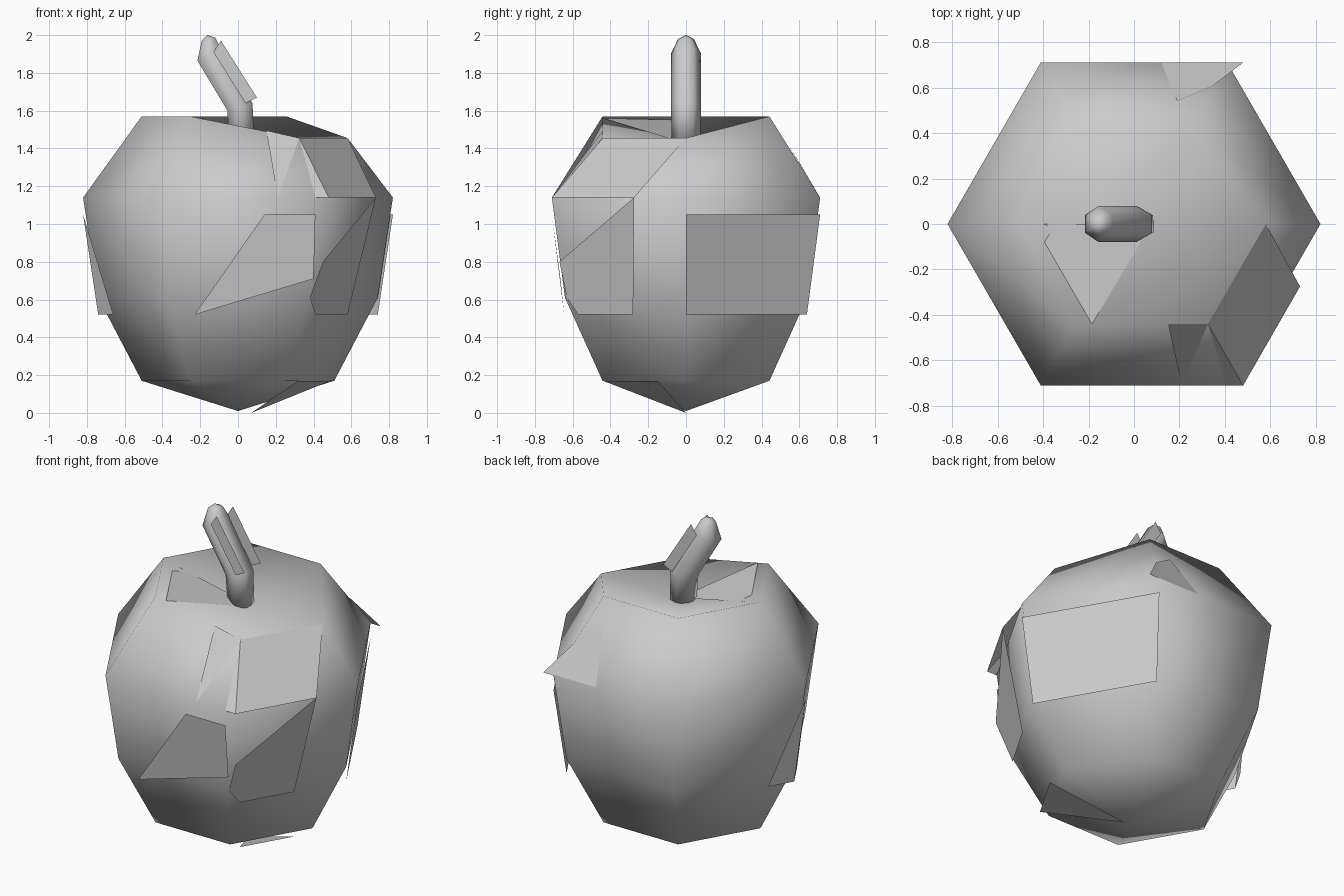
import bpy, bmesh
from math import cos, sin, radians
from mathutils import Vector

if "Cube" in bpy.data.objects:
    bpy.data.objects.remove(bpy.data.objects["Cube"])


def add_mesh(name, verts, faces, smooth=False, fix=True):
    me = bpy.data.meshes.new(name)
    me.from_pydata(verts, [], faces)
    bm = bmesh.new()
    bm.from_mesh(me)
    if fix:
        bmesh.ops.recalc_face_normals(bm, faces=bm.faces)
    bm.to_mesh(me)
    bm.free()
    for p in me.polygons:
        p.use_smooth = smooth
    ob = bpy.data.objects.new(name, me)
    bpy.context.collection.objects.link(ob)
    return ob


def bridge(first, second, n=6):
    return [(first + i, first + (i + 1) % n, second + (i + 1) % n, second + i) for i in range(n)]


# Six-sided fruit body, rings listed from bottom to rim
verts = [(0, 0, 0.01)]
for r, z in [(0.51, 0.17), (0.74, 0.61), (0.82, 1.14), (0.51, 1.57)]:
    verts += [(r * cos(radians(60 * i)), r * sin(radians(60 * i)), z) for i in range(6)]
verts.append((0.03, 0, 1.43))
# Rim sags toward the front right
verts[19] = (0.58, 0, 1.455)
verts[24] = (0.325, -0.44, 1.455)
faces = [(0, 1 + (i + 1) % 6, 1 + i) for i in range(6)]
for k in (1, 7, 13):
    faces += bridge(k, k + 6)
faces += [(19 + i, 19 + (i + 1) % 6, 25) for i in range(6)]
add_mesh("fruit_body", verts, faces, smooth=True)

# Loose skin panels lying slightly off the body
panels = {
    "shoulder_panel": [(0.58, 0, 1.455), (0.325, -0.44, 1.455), (0.48, -0.71, 1.14), (0.73, -0.275, 1.14)],
    "front_shoulder_panel": [(0.325, -0.44, 1.455), (0.15, -0.44, 1.495), (0.21, -0.71, 1.14), (0.48, -0.71, 1.14)],
    "front_panel": [(0.14, -0.71, 1.05), (-0.23, -0.645, 0.52), (0.40, -0.665, 0.71), (0.41, -0.71, 1.05)],
    "right_front_panel": [(0.73, -0.275, 1.14), (0.45, -0.67, 0.80), (0.38, -0.63, 0.61),
                          (0.41, -0.57, 0.52), (0.58, -0.28, 0.52)],
    "right_back_panel": [(0.82, 0, 1.05), (0.74, 0, 0.52), (0.37, 0.64, 0.52), (0.41, 0.71, 1.05)],
    "left_front_panel": [(-0.82, 0, 1.05), (-0.74, 0, 0.52), (-0.66, -0.14, 0.52)],
    "left_back_panel": [(-0.82, 0, 1.05), (-0.66, 0.14, 0.52), (-0.74, 0, 0.52)],
    "back_flake": [(0.12, 0.71, 1.14), (0.19, 0.54, 1.42), (0.35, 0.61, 1.31), (0.48, 0.71, 1.14)],
    "bottom_flake": [(0.32, -0.44, 0.17), (0.07, 0, 0), (0.49, -0.15, 0.17)],
    "rim_panel": [(-0.44, 0, 1.55), (-0.185, -0.44, 1.56), (0.03, -0.08, 1.45), (0.03, 0, 1.45)],
}
for name, pts in panels.items():
    add_mesh(name, pts, [tuple(range(len(pts)))], fix=False)

# Bent six-sided stem: centre x, z, radius, tilt of the ring
verts, faces = [], []
stations = [(0.02, 1.43, 0.075, 0), (0.01, 1.62, 0.08, 15), (-0.155, 1.90, 0.08, 30), (-0.155, 1.98, 0.042, 10)]
for x, z, r, tilt in stations:
    t = radians(tilt)
    for i in range(6):
        a = radians(60 * i + 30)
        verts.append((x + r * cos(a) * cos(t), r * sin(a), z + r * cos(a) * sin(t)))
for k in range(3):
    faces += bridge(6 * k, 6 * k + 6)
verts.append((-0.16, 0, 2.0))
faces += [(18 + i, 18 + (i + 1) % 6, 24) for i in range(6)] + [tuple(range(5, -1, -1))]
add_mesh("stem", verts, faces, smooth=True)

# Bark strips along both sides of the stem and along its outer edge
for side, y in (("front", -0.08), ("back", 0.08)):
    pts = [(-0.09, y, 1.97), (0.10, y, 1.67), (0.04, y, 1.64), (-0.13, y, 1.91)]
    add_mesh("stem_strip_" + side, pts, [(0, 1, 2, 3)], fix=False)
